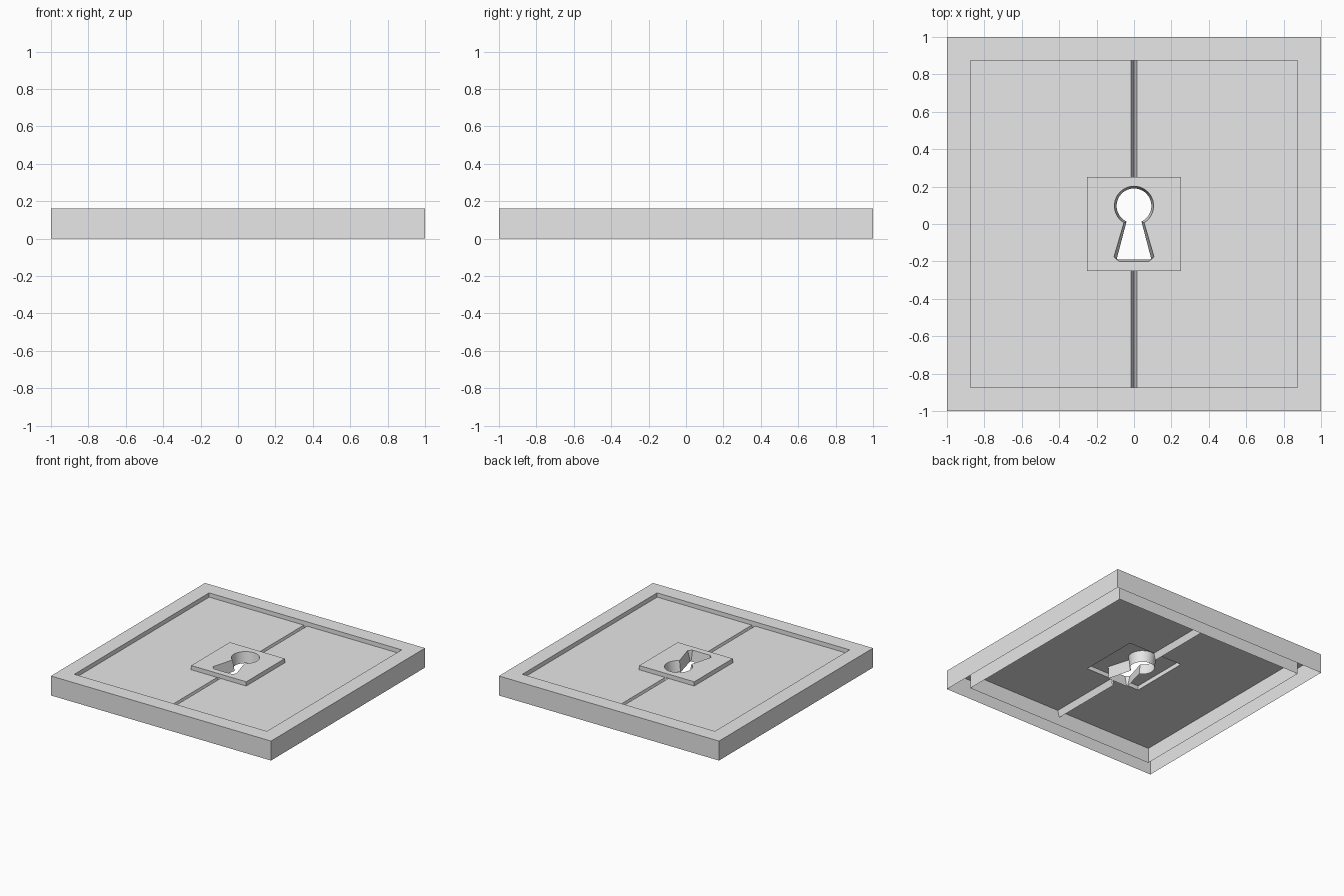
import bpy, bmesh, math

if "Cube" in bpy.data.objects:
    bpy.data.objects.remove(bpy.data.objects["Cube"])

# Main heights and widths
TOP, FLOOR, LOW = 0.16, 0.125, 0.07
OUTER, INNER, PLATE, GROOVE = 1.0, 0.875, 0.25, 0.015

grey = bpy.data.materials.new("light_grey")
grey.use_nodes = True
grey.diffuse_color = (0.8, 0.8, 0.8, 1)
grey.node_tree.nodes["Principled BSDF"].inputs["Base Color"].default_value = (0.8, 0.8, 0.8, 1)


def make_object(name, bm):
    mesh = bpy.data.meshes.new(name)
    bm.to_mesh(mesh)
    bm.free()
    mesh.materials.append(grey)
    obj = bpy.data.objects.new(name, mesh)
    bpy.context.collection.objects.link(obj)
    return obj


def ring(bm, points, z):
    return [bm.verts.new((x, y, z)) for x, y in points]


def bridge(bm, a, b):
    """Quads between two closed rings; counter-clockwise rings going up face outward."""
    n = len(a)
    for i in range(n):
        j = (i + 1) % n
        bm.faces.new((a[i], a[j], b[j], b[i]))


def square(s):
    return [(-s, -s), (s, -s), (s, s), (-s, s)]


def keyhole(radius, neck_angle, lower_right):
    """Counter-clockwise outline: foot, then the round head."""
    centre, steps = 0.097, 32
    start, sweep = math.radians(neck_angle), math.radians(180 - 2 * neck_angle)
    head = [(radius * math.cos(start + sweep * i / steps),
             centre + radius * math.sin(start + sweep * i / steps)) for i in range(steps + 1)]
    return [(-x, y) for x, y in reversed(lower_right)] + lower_right + head


# Hollow frame, open underneath
bm = bmesh.new()
rings = [ring(bm, square(s), z) for s, z in
         ((OUTER, 0), (OUTER, TOP), (INNER, TOP), (INNER, 0))]
for a, b in zip(rings, rings[1:]):
    bridge(bm, a, b)
make_object("frame", bm)

# Recessed door panels: one half with its sloped seam sides, mirrored
bm = bmesh.new()
outline = [(GROOVE, -INNER), (INNER, -INNER), (INNER, INNER), (GROOVE, INNER),
           (GROOVE, PLATE), (PLATE, PLATE), (PLATE, -PLATE), (GROOVE, -PLATE)]
v = ring(bm, outline, FLOOR)
bm.faces.new(v)
for near, far in ((v[0], v[7]), (v[4], v[3])):
    a = bm.verts.new((0, near.co.y, LOW))
    b = bm.verts.new((0, far.co.y, LOW))
    bm.faces.new((a, near, far, b))
doors = make_object("door_panels", bm)
mirror = doors.modifiers.new("mirror", 'MIRROR')
mirror.use_axis[0] = True

# Raised lock plate with a keyhole opening
upper = keyhole(0.105, -59, [(0.08, -0.2), (0.107, -0.175)])
lower = keyhole(0.093, -64.5, [(0.087, -0.19), (0.092, -0.186)])
bm = bmesh.new()
base, rim = ring(bm, square(PLATE), FLOOR), ring(bm, square(PLATE), TOP)
hole = ring(bm, upper, TOP)
bridge(bm, base, rim)
edges = [bm.edges.get((rim[i], rim[(i + 1) % 4])) for i in range(4)]
edges += [bm.edges.new((hole[i], hole[(i + 1) % len(hole)])) for i in range(len(hole))]
filled = bmesh.ops.triangle_fill(bm, edges=edges, use_beauty=True, normal=(0, 0, 1))
for f in filled["geom"]:
    if isinstance(f, bmesh.types.BMFace) and f.normal.z < 0:
        f.normal_flip()
make_object("lock_plate", bm)

# Tapered keyhole wall, open at both ends
bm = bmesh.new()
bridge(bm, ring(bm, upper, TOP), ring(bm, lower, LOW))
wall = make_object("keyhole_wall", bm)
bpy.context.view_layer.objects.active = wall
wall.select_set(True)
bpy.ops.object.shade_smooth_by_angle(angle=math.radians(25))
